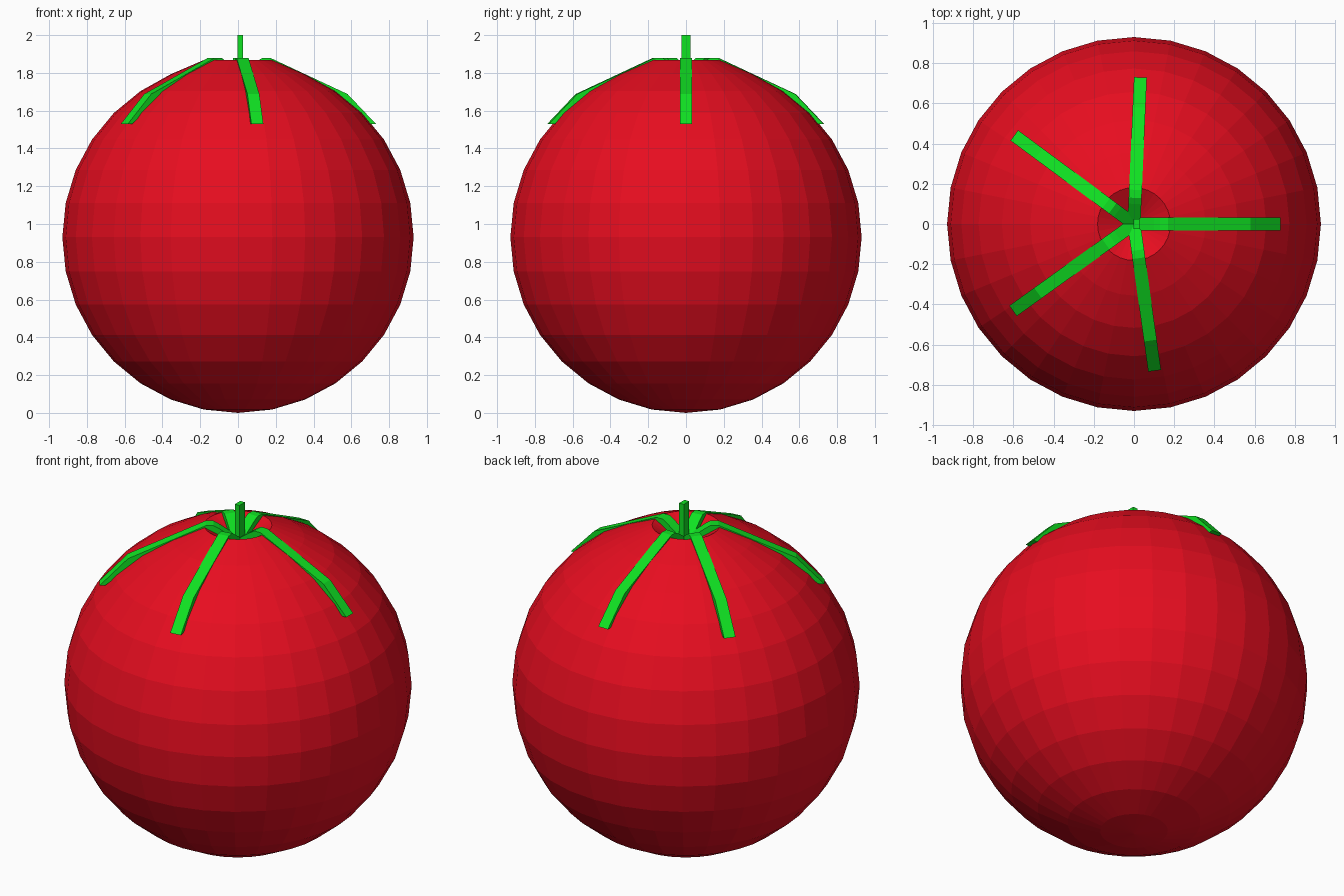
import bpy, bmesh
from math import radians, hypot
from mathutils import Matrix

if "Cube" in bpy.data.objects:
    bpy.data.objects.remove(bpy.data.objects["Cube"])


def material(name, rgb):
    m = bpy.data.materials.new(name)
    m.diffuse_color = (*rgb, 1)
    m.use_nodes = True
    m.node_tree.nodes["Principled BSDF"].inputs["Base Color"].default_value = m.diffuse_color
    return m


def add_object(name, bm, mat):
    bmesh.ops.recalc_face_normals(bm, faces=bm.faces)
    mesh = bpy.data.meshes.new(name)
    bm.to_mesh(mesh)
    bm.free()
    mesh.materials.append(mat)
    ob = bpy.data.objects.new(name, mesh)
    bpy.context.collection.objects.link(ob)
    return ob


red = material("red_skin", (0.80, 0.004, 0.014))
green = material("green_leaf", (0.005, 0.76, 0.016))

# Fruit: faceted sphere, top ring lifted into a rim, top pole pushed in as a dimple
R = 0.93
bm = bmesh.new()
bmesh.ops.create_uvsphere(bm, u_segments=32, v_segments=16, radius=R,
                          matrix=Matrix.Translation((0, 0, R)))
for v in bm.verts:
    r = hypot(v.co.x, v.co.y)
    if v.co.z > R and r < 0.01:
        v.co.z = 1.76
    elif v.co.z > R and r < 0.2:
        v.co.z = 1.868
    elif v.co.z > R and r < 0.4:
        v.co.z = 1.793
add_object("fruit", bm, red)

# Leaves: a thin bent strip, rotated to five slightly uneven directions
TOP = [(0, 1.79), (0.10, 1.862), (0.13, 1.88), (0.17, 1.88), (0.58, 1.688), (0.73, 1.53)]
BOTTOM = [(0.70, 1.53), (0.56, 1.65), (0.16, 1.84), (0.13, 1.84), (0.11, 1.82), (0, 1.75)]


def leaf(name, angle, stretch, half=0.032):
    bm = bmesh.new()
    n = len(TOP)
    rails = [[bm.verts.new((r * stretch, s * half, z)) for r, z in TOP + BOTTOM]
             for s in (-1, 1)]
    for rail in rails:
        for i in range(n - 1):
            bm.faces.new((rail[i], rail[i + 1], rail[-2 - i], rail[-1 - i]))
    a, b = rails
    for i in range(2 * n):
        j = (i + 1) % (2 * n)
        bm.faces.new((a[i], a[j], b[j], b[i]))
    bm.transform(Matrix.Rotation(radians(angle), 4, 'Z'))
    add_object(name, bm, green)


LEAVES = ((0, 1), (87.5, 1), (143.5, 1.015), (215.7, 1.015), (278, 1.01))
for i, (angle, stretch) in enumerate(LEAVES):
    leaf(f"leaf_{i + 1}", angle, stretch)

# Stem: small upright block rising from the dimple
bm = bmesh.new()
bmesh.ops.create_cube(bm, size=1, matrix=Matrix.Translation((0.012, 0, 1.88))
                      @ Matrix.Diagonal((0.03, 0.05, 0.24, 1)))
add_object("stem", bm, green)
